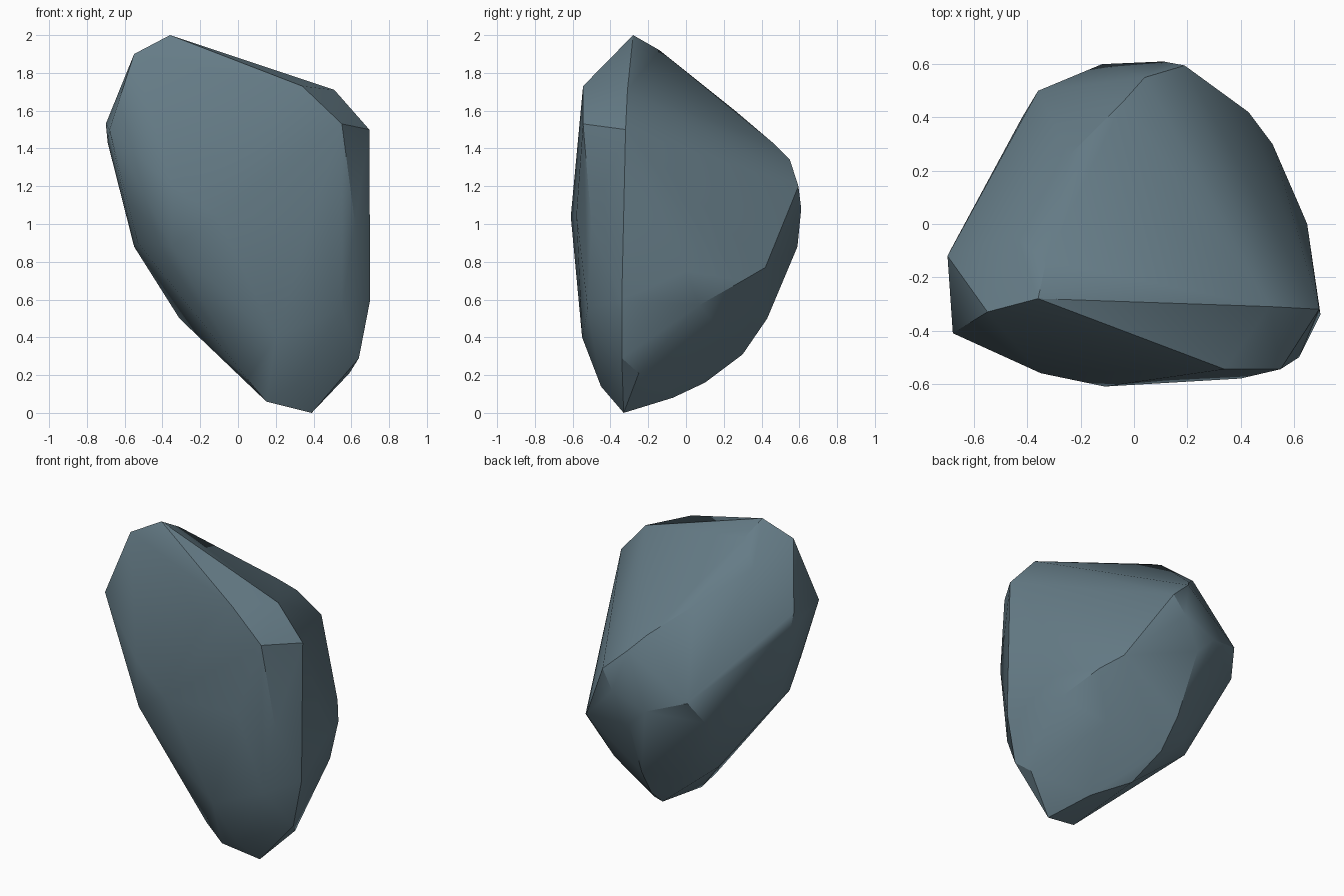
import bpy, bmesh, math

if "Cube" in bpy.data.objects:
    bpy.data.objects.remove(bpy.data.objects["Cube"])

# Key corners of the rock, grouped by the facet they bound; the body is their hull
crown = [(-.36, -.28, 2.0), (-.55, -.33, 1.9), (-.33, -.14, 1.92), (-.46, -.04, 1.79),
         (.34, -.545, 1.73), (.51, -.31, 1.71), (-.24, .26, 1.6)]
left_side = [(-.70, -.12, 1.53), (-.68, -.41, 1.50), (-.69, -.10, 1.43), (-.58, -.37, 1.12),
             (-.55, -.15, .88), (-.53, -.32, .90), (-.31, .10, .50), (-.35, -.53, .88)]
front = [(-.35, -.56, 1.2), (-.11, -.61, 1.04), (.40, -.58, 1.05), (.55, -.545, 1.53),
         (.62, -.50, 1.0), (.55, -.52, .55), (.20, -.55, .40)]
right_side = [(.695, -.32, 1.5), (.70, -.34, .6), (.64, -.34, .29), (.62, .07, .57),
              (.52, .30, .70), (.43, .42, .77), (.65, 0, .75)]
back = [(-.04, .46, 1.43), (.04, .55, 1.34), (.19, .595, 1.2), (.11, .61, 1.08),
        (-.12, .60, 1.0), (-.36, .50, 1.08), (-.42, .40, .93), (0, .59, .88)]
foot = [(.39, -.33, 0), (.15, -.38, .06), (.05, -.40, .18), (.30, -.45, .14),
        (.59, -.25, .21), (.28, -.07, .08), (.10, .10, .16), (.04, .30, .31),
        (.38, .20, .42), (.02, .43, .50), (-.14, .30, .45)]

# Rock body
bm = bmesh.new()
for group in (crown, left_side, front, right_side, back, foot):
    for p in group:
        bm.verts.new(p)
bmesh.ops.convex_hull(bm, input=bm.verts)
loose = [v for v in bm.verts if not v.link_faces]
bmesh.ops.delete(bm, geom=loose, context='VERTS')

# Merge nearly coplanar triangles into broad facets
bmesh.ops.dissolve_limit(bm, angle_limit=math.radians(2), verts=bm.verts, edges=bm.edges)
bmesh.ops.recalc_face_normals(bm, faces=bm.faces)
mesh = bpy.data.meshes.new("rock")
bm.to_mesh(mesh)
bm.free()
rock = bpy.data.objects.new("rock", mesh)
bpy.context.collection.objects.link(rock)

# Slate stone colour
stone = bpy.data.materials.new("slate_stone")
stone.diffuse_color = (.13, .20, .24, 1)
stone.use_nodes = True
stone.node_tree.nodes["Principled BSDF"].inputs["Base Color"].default_value = stone.diffuse_color
mesh.materials.append(stone)

# Soften shallow creases, keep the hard edges
bpy.context.view_layer.objects.active = rock
rock.select_set(True)
bpy.ops.object.shade_smooth_by_angle(angle=math.radians(30))
